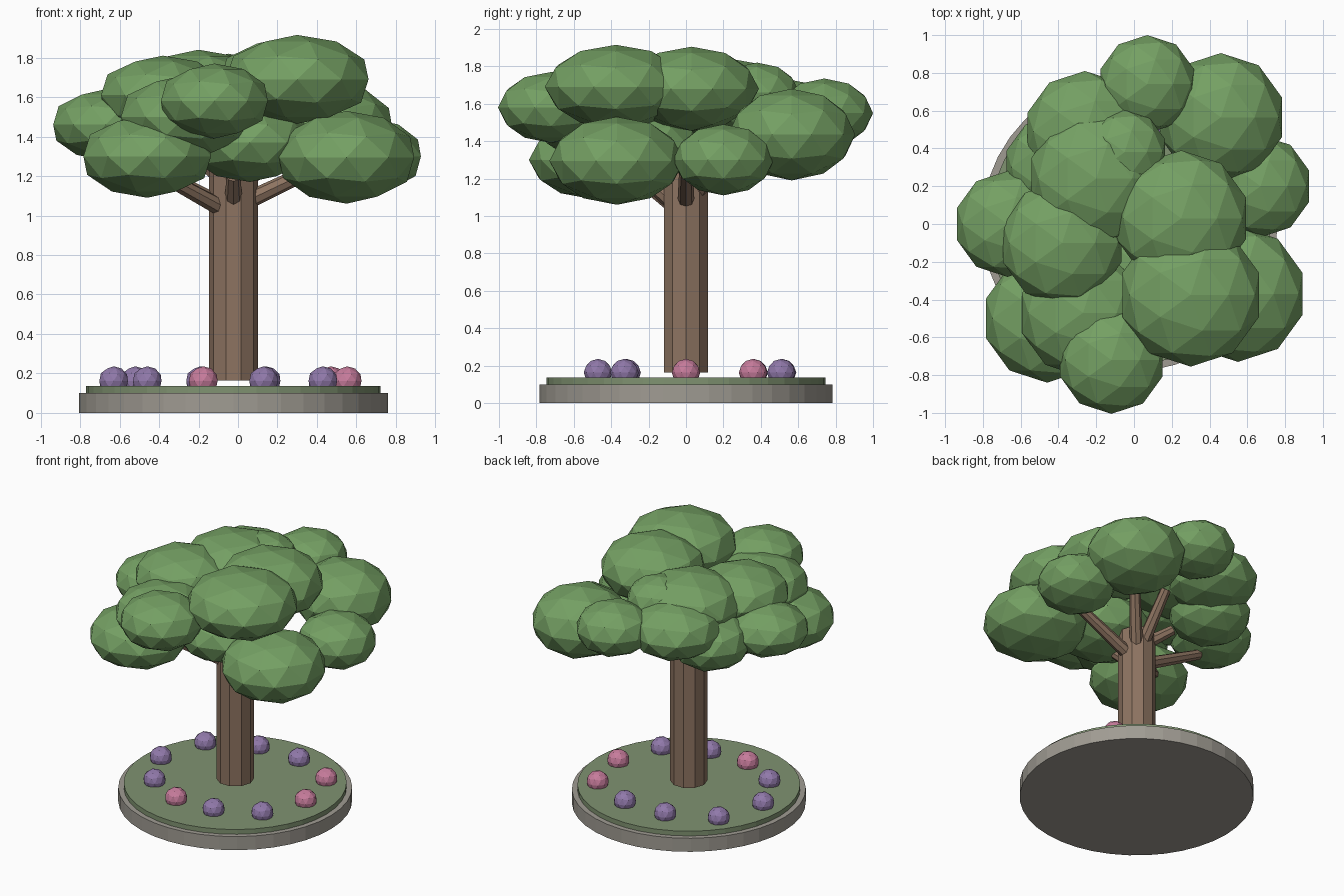
import bpy, math
from mathutils import Vector

cube = bpy.data.objects.get("Cube")
if cube:
    bpy.data.objects.remove(cube, do_unlink=True)


def material(name, r, g, b):
    m = bpy.data.materials.new(name)
    m.use_nodes = True
    m.diffuse_color = (r, g, b, 1)
    bsdf = next(n for n in m.node_tree.nodes if n.type == 'BSDF_PRINCIPLED')
    bsdf.inputs["Base Color"].default_value = (r, g, b, 1)
    return m


leaf = material("leaf_green", .175, .35, .125)
grass = material("grass_green", .215, .29, .165)
bark = material("bark_brown", .27, .175, .12)
stone = material("stone_grey", .35, .33, .29)
purple = material("flower_purple", .28, .19, .40)
pink = material("flower_pink", .57, .20, .33)

CX = -.023  # the trunk and base sit slightly off centre


def finish(name, mat):
    ob = bpy.context.object
    ob.name = name
    ob.data.materials.append(mat)
    return ob


def disc(name, mat, radius, bottom, top, sides):
    bpy.ops.mesh.primitive_cylinder_add(
        vertices=sides, radius=radius, depth=top - bottom,
        location=(CX, 0, (top + bottom) / 2), rotation=(0, 0, math.pi / 2))
    return finish(name, mat)


def blob(name, mat, centre, radius, height):
    bpy.ops.mesh.primitive_ico_sphere_add(subdivisions=2, radius=1, location=centre)
    ob = finish(name, mat)
    ob.scale = (radius, radius, height)
    return ob


def limb(name, mat, start, end, r1, r2):
    axis = end - start
    bpy.ops.mesh.primitive_cone_add(
        vertices=8, radius1=r1, radius2=r2, depth=axis.length,
        location=(start + end) / 2, rotation=axis.to_track_quat('Z', 'Y').to_euler())
    return finish(name, mat)


# Round base and trunk
disc("stone_base", stone, .783, 0, .1, 40)
disc("grass_disc", grass, .746, .1, .135, 40)
disc("trunk", bark, .125, .163, 1.25, 10)

# Branches: heading in degrees, reach, start height, end height
branches = (
    (0, .5, 1.08, 1.28),
    (48, .34, 1.13, 1.46),
    (88, .32, 1.17, 1.46),
    (145, .24, 1.2, 1.3),
    (180, .54, 1.06, 1.3),
    (215, .48, 1.04, 1.22),
    (270, .22, 1.08, 1.2),
)
for i, (deg, reach, low, high) in enumerate(branches):
    a = math.radians(deg)
    d = Vector((math.cos(a), math.sin(a), 0))
    limb(f"branch_{i + 1}", bark, Vector((CX, 0, low)) + d * .08,
         Vector((CX, 0, high)) + d * reach, .045, .035)

# Ring of flowers at even angles
distances = (.576, .61, .535, .54, .615, .607, .54, .495, .495, .56)
for i, r in enumerate(distances):
    a = math.radians(36 * i)
    blob(f"flower_{i + 1}", pink if i in (0, 1, 7) else purple,
         (CX + r * math.cos(a), r * math.sin(a), .162), .076, .074)

# Canopy of flattened leaf clumps: x, y, z, radius, half height
clumps = (
    (.07, .74, 1.55, .26, .185),
    (.46, .565, 1.435, .34, .245),
    (.67, .20, 1.30, .27, .19),
    (.55, -.37, 1.295, .36, .235),
    (.30, -.375, 1.69, .38, .225),
    (.25, .03, 1.68, .36, .225),
    (-.05, .38, 1.66, .225, .16),
    (-.20, .24, 1.62, .36, .22),
    (-.26, .49, 1.54, .32, .2),
    (-.67, .0, 1.46, .28, .18),
    (-.38, -.10, 1.61, .33, .2),
    (-.46, -.50, 1.30, .34, .21),
    (-.27, -.47, 1.50, .34, .21),
    (-.12, -.72, 1.58, .285, .19),
    (-.41, .30, 1.42, .28, .2),
    (.06, -.24, 1.37, .32, .2),
)
for i, (x, y, z, r, h) in enumerate(clumps):
    blob(f"leaf_clump_{i + 1}", leaf, (x, y, z), r, h)
